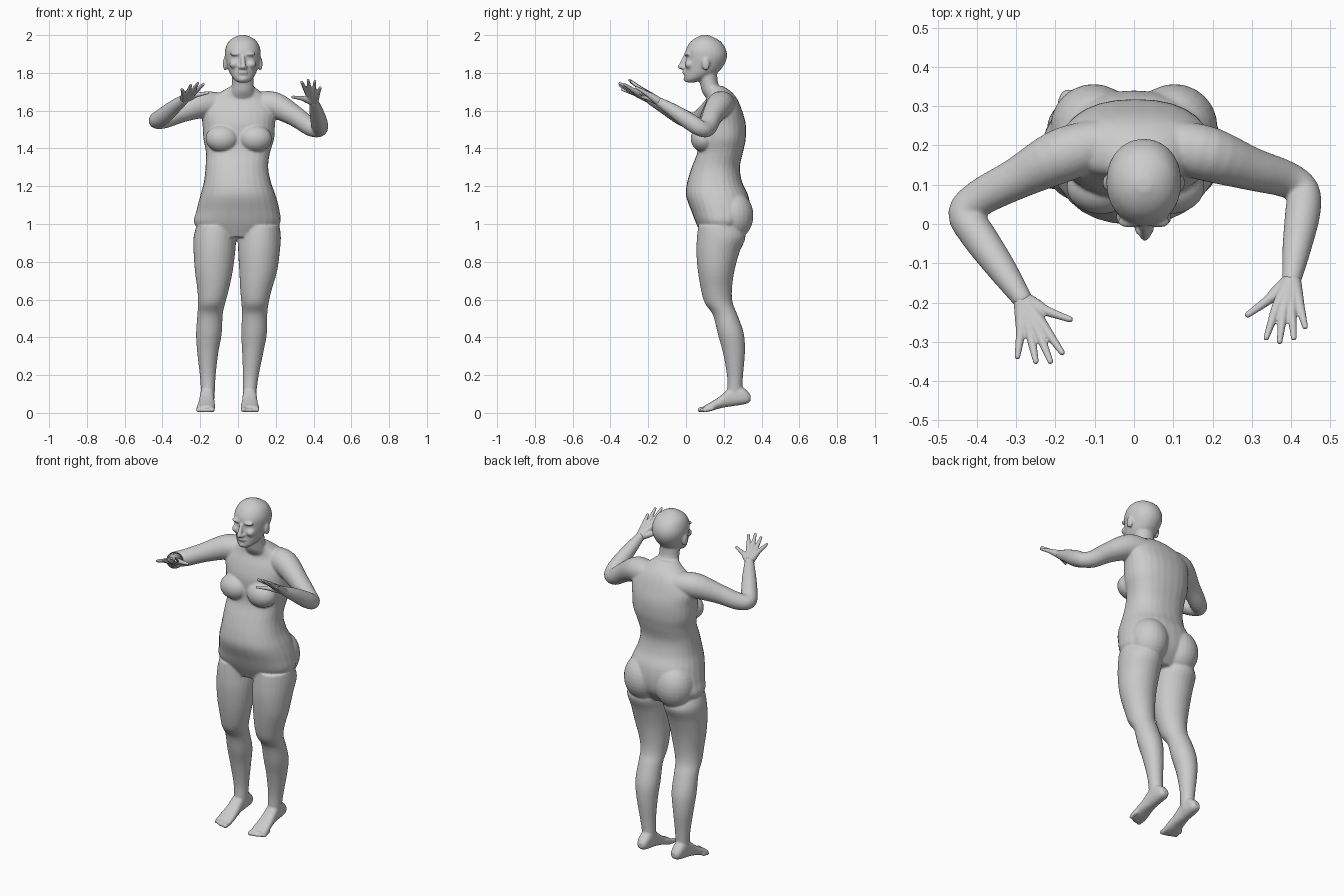
import bpy, bmesh, math
from mathutils import Vector, Matrix

SEG = 28


def spline(rows, steps=4):
    """Catmull-Rom interpolation through rows of numbers."""
    out = []
    p = [rows[0]] + list(rows) + [rows[-1]]
    for i in range(1, len(p) - 2):
        a, b, c, d = p[i - 1:i + 3]
        for s in range(steps):
            t = s / steps
            out.append([0.5 * (2 * B + (C - A) * t + (2 * A - 5 * B + 4 * C - D) * t * t
                               + (3 * B - A - 3 * C + D) * t ** 3)
                        for A, B, C, D in zip(a, b, c, d)])
    return out + [list(rows[-1])]


def loft(bm, rings, power=2.0):
    """Skin superellipse rings given as (centre, half axis u, half axis v)."""
    loops = []
    for c, u, v in rings:
        loop = []
        for k in range(SEG):
            a = 2 * math.pi * k / SEG
            ca, sa = math.cos(a), math.sin(a)
            loop.append(bm.verts.new(c + u * math.copysign(abs(ca) ** (2 / power), ca)
                                     + v * math.copysign(abs(sa) ** (2 / power), sa)))
        loops.append(loop)
    for a, b in zip(loops, loops[1:]):
        for k in range(SEG):
            j = (k + 1) % SEG
            bm.faces.new((a[k], a[j], b[j], b[k]))
    bm.faces.new(loops[0][::-1])
    bm.faces.new(loops[-1])


def column(bm, rows, power=2.0):
    """Upright form; rows are (z, centre x, half width, front y, back y)."""
    loft(bm, [(Vector((x, (f + b) / 2, z)), Vector((w, 0, 0)), Vector((0, (b - f) / 2, 0)))
              for z, x, w, f, b in spline(rows)], power)


def ball(bm, c, r):
    m = Matrix.Translation(c) @ Matrix.Diagonal((*r, 1))
    bmesh.ops.create_uvsphere(bm, u_segments=24, v_segments=16, radius=1, matrix=m)


def tube(bm, rows, steps=4):
    """Round limb; rows are (x, y, z, radius)."""
    pts = spline(rows, steps)
    rings = []
    for i, p in enumerate(pts):
        t = Vector(pts[min(i + 1, len(pts) - 1)][:3]) - Vector(pts[max(i - 1, 0)][:3])
        u = t.cross(Vector((0.1, 0.2, 1))).normalized()
        v = t.normalized().cross(u)
        rings.append((Vector(p[:3]), u * p[3], v * p[3]))
    loft(bm, rings)
    for p in (pts[0], pts[-1]):
        ball(bm, p[:3], (p[3],) * 3)


def finish(bm, name, voxel, smooth):
    """Fuse the overlapping forms into one smooth skin."""
    bmesh.ops.recalc_face_normals(bm, faces=bm.faces)
    me = bpy.data.meshes.new(name)
    bm.to_mesh(me)
    bm.free()
    ob = bpy.data.objects.new(name, me)
    bpy.context.collection.objects.link(ob)
    r = ob.modifiers.new("fuse", 'REMESH')
    r.mode = 'VOXEL'
    r.voxel_size = voxel
    r.use_smooth_shade = True
    s = ob.modifiers.new("soften", 'SMOOTH')
    s.factor = 0.5
    s.iterations = smooth


body = bmesh.new()

# torso
column(body, [
    (0.93, -0.005, 0.15, 0.09, 0.27), (1.0, -0.005, 0.226, 0.055, 0.325),
    (1.07, 0, 0.22, 0.028, 0.34), (1.15, 0, 0.2, 0.0, 0.33),
    (1.22, -0.003, 0.178, 0.006, 0.298), (1.30, -0.006, 0.166, 0.03, 0.285),
    (1.38, 0, 0.17, 0.06, 0.302), (1.45, 0.004, 0.187, 0.065, 0.316),
    (1.53, 0.004, 0.192, 0.065, 0.316), (1.60, 0.004, 0.198, 0.085, 0.297),
    (1.66, 0.008, 0.165, 0.11, 0.272), (1.70, 0.015, 0.105, 0.11, 0.24),
    (1.73, 0.022, 0.06, 0.1, 0.195)], 2.3)

# buttocks and breasts
for s in (-1, 1):
    ball(body, (s * 0.103, 0.247, 1.045), (0.11, 0.11, 0.13))
    ball(body, (0.004 + s * 0.088, 0.095, 1.452), (0.088, 0.07, 0.072))

# neck
column(body, [(1.66, 0.02, 0.085, 0.11, 0.25), (1.70, 0.023, 0.067, 0.085, 0.21),
              (1.74, 0.025, 0.058, 0.075, 0.172), (1.80, 0.025, 0.058, 0.06, 0.165)])

# head
column(body, [
    (1.75, 0.027, 0.028, 0.0, 0.05), (1.768, 0.027, 0.05, -0.008, 0.10),
    (1.80, 0.026, 0.070, -0.008, 0.165), (1.84, 0.025, 0.084, -0.006, 0.20),
    (1.88, 0.025, 0.094, -0.002, 0.216), (1.92, 0.025, 0.094, -0.002, 0.213),
    (1.96, 0.025, 0.079, 0.02, 0.19), (1.985, 0.025, 0.052, 0.05, 0.155),
    (2.0, 0.025, 0.018, 0.083, 0.117)], 2.1)

# nose, lips, chin, brows, cheeks and ears
tube(body, [(0.026, -0.006, 1.885, 0.010), (0.027, -0.018, 1.855, 0.012),
            (0.028, -0.029, 1.832, 0.014)])
ball(body, (0.027, -0.006, 1.803), (0.027, 0.013, 0.012))
ball(body, (0.027, 0.005, 1.768), (0.026, 0.018, 0.016))
for s in (-1, 1):
    ball(body, (0.026 + s * 0.015, -0.014, 1.829), (0.011, 0.013, 0.009))
    ball(body, (0.025 + s * 0.036, 0.006, 1.900), (0.032, 0.016, 0.010))
    ball(body, (0.025 + s * 0.045, 0.018, 1.845), (0.026, 0.026, 0.022))
    ball(body, (0.025 + s * 0.093, 0.105, 1.848), (0.012, 0.021, 0.036))

# legs: height, outer-leg x, inner-leg x, half width, front y, back y
leg = [(0.99, -0.115, 0.115, 0.105, 0.065, 0.29), (0.93, -0.122, 0.114, 0.113, 0.058, 0.315),
       (0.85, -0.125, 0.111, 0.110, 0.055, 0.283), (0.75, -0.128, 0.107, 0.100, 0.063, 0.256),
       (0.65, -0.132, 0.095, 0.083, 0.08, 0.243), (0.58, -0.140, 0.090, 0.072, 0.10, 0.248),
       (0.52, -0.148, 0.088, 0.067, 0.142, 0.272), (0.42, -0.154, 0.085, 0.068, 0.168, 0.306),
       (0.32, -0.160, 0.078, 0.056, 0.195, 0.312), (0.20, -0.160, 0.068, 0.042, 0.217, 0.302),
       (0.12, -0.159, 0.062, 0.037, 0.218, 0.30), (0.07, -0.159, 0.062, 0.034, 0.22, 0.32)]
for side in (1, 2):
    column(body, [(r[0], r[side], r[3], r[4], r[5]) for r in leg])

# feet: y, half width, sole z, top z
foot = [(0.342, 0.018, 0.062, 0.092), (0.325, 0.030, 0.050, 0.115), (0.29, 0.036, 0.042, 0.14),
        (0.235, 0.037, 0.034, 0.135), (0.18, 0.042, 0.024, 0.088), (0.13, 0.048, 0.009, 0.056),
        (0.095, 0.046, 0.003, 0.038)]
for s, ax, tx in ((-1, -0.159, -0.17), (1, 0.062, 0.062)):
    loft(body, [(Vector((tx + (ax - tx) * (y - 0.095) / 0.247, y, (lo + hi) / 2)),
                 Vector((w, 0, 0)), Vector((0, 0, (hi - lo) / 2)))
                for y, w, lo, hi in spline(foot)], 2.4)
    for i in range(5):
        r = 0.014 if i == 0 else 0.0105
        x = tx - s * (0.033 - 0.0185 * i)
        y = 0.075 + 0.004 * i + (0.002 * i if i > 2 else 0)
        tube(body, [(x, y + 0.04, 0.022, r), (x, y, 0.003 + r, r)])

# arms from shoulder through elbow to wrist
tube(body, [(-0.10, 0.20, 1.63, 0.066), (-0.19, 0.172, 1.63, 0.069), (-0.30, 0.115, 1.59, 0.053),
            (-0.39, 0.068, 1.553, 0.047), (-0.432, 0.028, 1.547, 0.042),
            (-0.40, -0.025, 1.568, 0.045), (-0.34, -0.11, 1.618, 0.038),
            (-0.285, -0.19, 1.66, 0.026)])
tube(body, [(0.10, 0.20, 1.63, 0.066), (0.19, 0.178, 1.63, 0.070), (0.30, 0.14, 1.572, 0.055),
            (0.385, 0.115, 1.512, 0.047), (0.43, 0.085, 1.503, 0.042),
            (0.43, 0.03, 1.535, 0.045), (0.415, -0.06, 1.595, 0.037),
            (0.402, -0.14, 1.645, 0.025)])
finish(body, "body", 0.006, 5)

# hands: wrist, thumb joints, then knuckle and tip of each finger
hands = {
    "right_hand": ((-0.284, -0.19, 1.66), (-0.222, -0.222, 1.682), (-0.163, -0.243, 1.694), [
        ((-0.288, -0.275, 1.692), (-0.297, -0.338, 1.712)),
        ((-0.263, -0.286, 1.700), (-0.250, -0.350, 1.735)),
        ((-0.239, -0.286, 1.706), (-0.213, -0.350, 1.745)),
        ((-0.219, -0.277, 1.708), (-0.183, -0.328, 1.740))]),
    "left_hand": ((0.402, -0.14, 1.645), (0.340, -0.195, 1.665), (0.290, -0.231, 1.672), [
        ((0.422, -0.207, 1.690), (0.436, -0.262, 1.722)),
        ((0.402, -0.222, 1.702), (0.407, -0.290, 1.755)),
        ((0.380, -0.226, 1.707), (0.371, -0.299, 1.762)),
        ((0.361, -0.218, 1.704), (0.337, -0.290, 1.751))])}
for name, (wrist, thumb, thumb_tip, fingers) in hands.items():
    bm = bmesh.new()
    for knuckle, tip in fingers:
        base = Vector(wrist).lerp(Vector(knuckle), 0.15)
        tube(bm, [(*base, 0.022), (*base.lerp(Vector(knuckle), 0.6), 0.0165), (*knuckle, 0.0125),
                  (*Vector(knuckle).lerp(Vector(tip), 0.5), 0.010), (*tip, 0.0075)])
    tube(bm, [(*wrist, 0.020), (*Vector(wrist).lerp(Vector(thumb), 0.6), 0.017),
              (*thumb, 0.0125), (*thumb_tip, 0.008)])
    finish(bm, name, 0.0035, 3)
